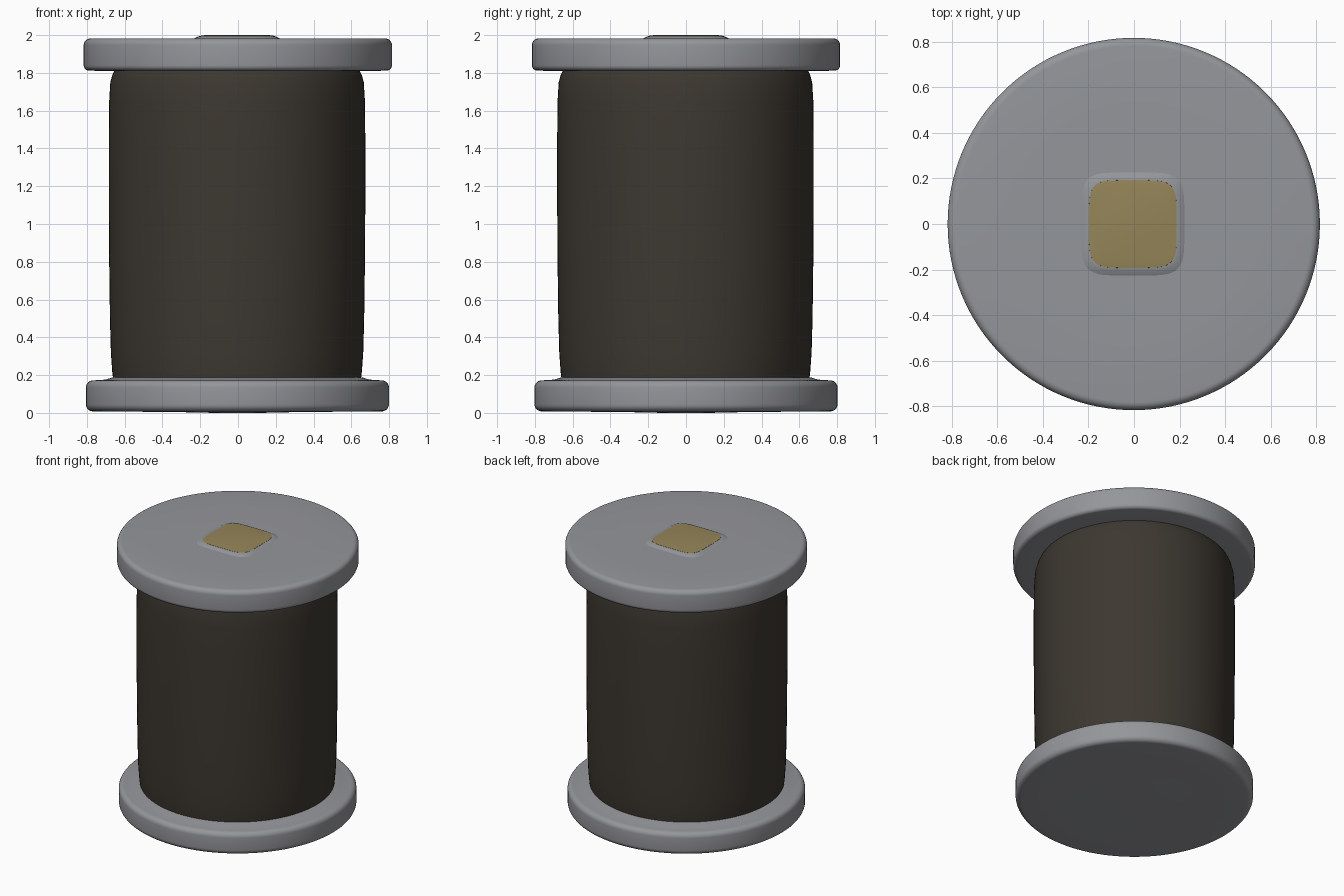
import bpy, bmesh, math

if "Cube" in bpy.data.objects:
    bpy.data.objects.remove(bpy.data.objects["Cube"])


def material(name, rgb):
    m = bpy.data.materials.new(name)
    m.diffuse_color = (*rgb, 1.0)
    m.use_nodes = True
    m.node_tree.nodes["Principled BSDF"].inputs["Base Color"].default_value = m.diffuse_color
    return m


GREY = material("grey plastic", (0.30, 0.305, 0.325))
BROWN = material("dark brown thread", (0.046, 0.039, 0.030))
GOLD = material("dull gold", (0.30, 0.235, 0.100))


def circle(r, n=128):
    return [(r * math.cos(2 * math.pi * i / n), r * math.sin(2 * math.pi * i / n)) for i in range(n)]


def soft_square(h, n=128, power=5.0):
    pts = []
    for i in range(n):
        c, s = math.cos(2 * math.pi * i / n), math.sin(2 * math.pi * i / n)
        k = h / (abs(c) ** power + abs(s) ** power) ** (1 / power)
        pts.append((k * c, k * s))
    return pts


def loft(name, outline, profile, mat, cx=0.0, cy=0.0):
    """Stack rings of the given outline along (size, z) points and cap both ends."""
    bm = bmesh.new()
    rings = [[bm.verts.new((x + cx, y + cy, z)) for x, y in outline(r)] for r, z in profile]
    n = len(rings[0])
    for a, b in zip(rings, rings[1:]):
        for i in range(n):
            j = (i + 1) % n
            bm.faces.new((a[i], a[j], b[j], b[i]))
    bm.faces.new(rings[0][::-1])
    bm.faces.new(rings[-1])
    me = bpy.data.meshes.new(name)
    bm.to_mesh(me)
    bm.free()
    me.materials.append(mat)
    ob = bpy.data.objects.new(name, me)
    bpy.context.collection.objects.link(ob)
    bpy.ops.object.select_all(action='DESELECT')
    ob.select_set(True)
    bpy.context.view_layer.objects.active = ob
    bpy.ops.object.shade_smooth_by_angle(angle=math.radians(40))
    return ob


def arc(r, z, rad, a0, a1, steps=6):
    """Rounded edge of a flange, centred on (r, z), angles in degrees."""
    return [(r + rad * math.cos(math.radians(a0 + (a1 - a0) * i / steps)),
             z + rad * math.sin(math.radians(a0 + (a1 - a0) * i / steps))) for i in range(steps + 1)]


# Bottom flange: nearly flat underside, rounded rim, slight rise to the thread
loft("bottom_flange", circle,
     [(0.12, 0.0), (0.30, 0.004), (0.60, 0.007)]
     + arc(0.765, 0.045, 0.037, -90, 0) + arc(0.765, 0.135, 0.037, 0, 90)
     + [(0.70, 0.176), (0.66, 0.188), (0.50, 0.188)], GREY, -0.003)

# Wound thread: barrel with softly tapered ends
loft("thread_winding", circle,
     [(0.655, 0.17), (0.661, 0.22), (0.668, 0.32), (0.673, 0.50), (0.677, 0.80), (0.679, 1.10),
      (0.679, 1.45), (0.677, 1.65), (0.671, 1.75), (0.660, 1.79), (0.645, 1.82)], BROWN, -0.005, -0.003)

# Top flange
loft("top_flange", circle,
     [(0.50, 1.808), (0.70, 1.810)]
     + arc(0.788, 1.840, 0.028, -90, 0) + arc(0.781, 1.947, 0.035, 0, 90)
     + [(0.50, 1.983), (0.27, 1.983)], GREY, -0.001)

# Raised grey collar and the gold soft-square insert on top
loft("top_collar", soft_square,
     [(0.235, 1.978), (0.222, 1.985), (0.205, 1.993), (0.192, 1.996)], GREY, -0.005)
loft("gold_insert", soft_square,
     [(0.193, 1.990), (0.192, 1.997), (0.170, 2.0)], GOLD, -0.005)
